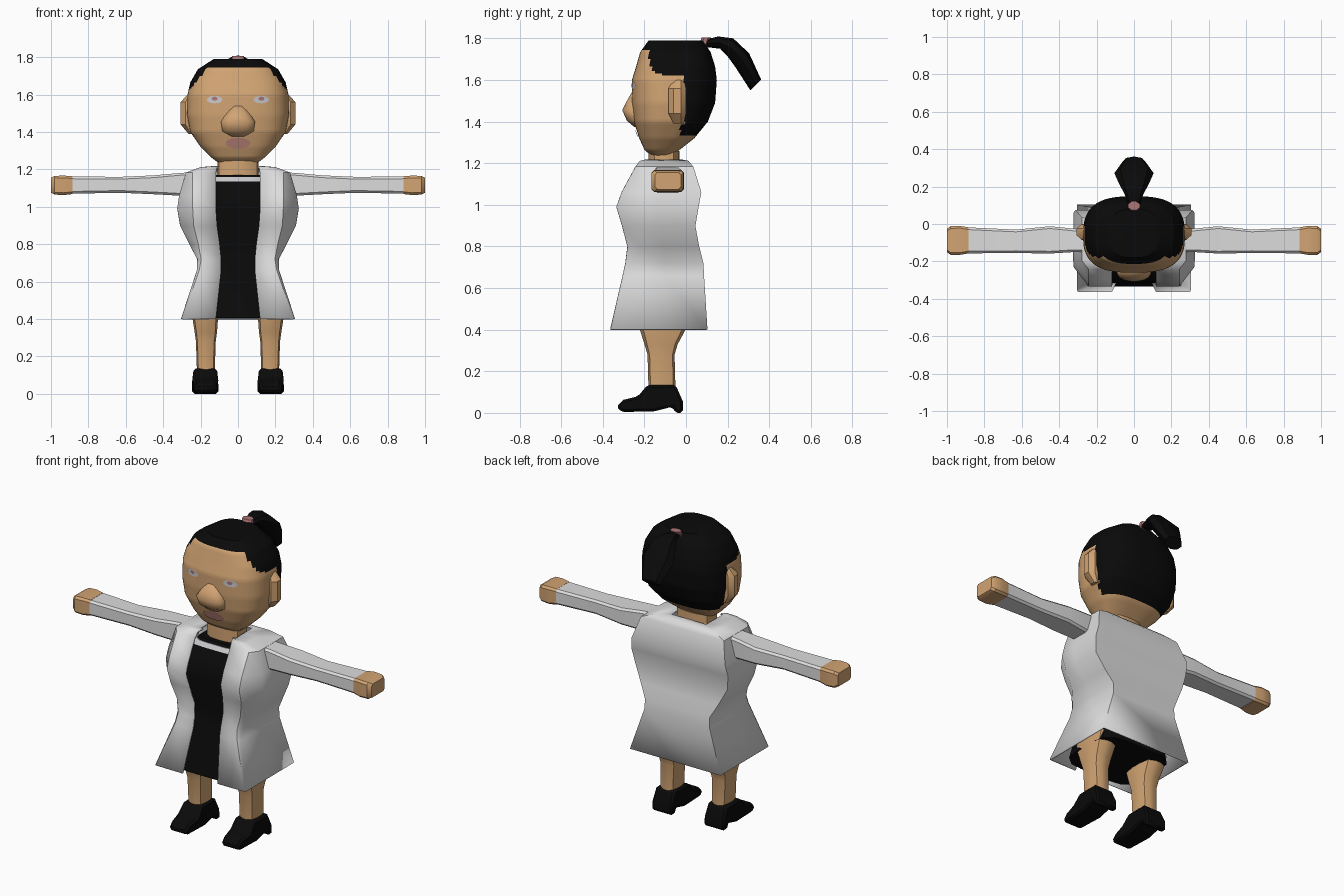
import bpy, bmesh, math

if "Cube" in bpy.data.objects:
    bpy.data.objects.remove(bpy.data.objects["Cube"])


def mat(name, r, g, b):
    m = bpy.data.materials.new(name)
    m.diffuse_color = (r, g, b, 1)
    m.use_nodes = True
    m.node_tree.nodes["Principled BSDF"].inputs["Base Color"].default_value = m.diffuse_color
    return m


SKIN = mat("skin", .64, .37, .17)
BLACK = mat("black", .003, .003, .003)
WHITE = mat("coat_white", .72, .72, .72)
LIP = mat("lip_pink", .52, .24, .20)
TIE = mat("tie_pink", .42, .18, .18)
EYE = mat("eye_grey", .58, .58, .60)


def loft(name, rings, mats, closed=True, mirror=False, angle=35, rule=None):
    """Skin a list of equal-length point rings; cap the ends if closed."""
    bm = bmesh.new()
    vs = [[bm.verts.new(p) for p in r] for r in rings]
    n = len(vs[0])
    for a, b in zip(vs, vs[1:]):
        for i in range(n if closed else n - 1):
            j = (i + 1) % n
            bm.faces.new((a[i], a[j], b[j], b[i]))
    if closed:
        bm.faces.new(vs[0])
        bm.faces.new(vs[-1])
    bmesh.ops.recalc_face_normals(bm, faces=bm.faces)
    if rule:
        for f in bm.faces:
            f.material_index = rule(f.calc_center_median())
    return finish(name, bm, mats, mirror, angle)


def finish(name, bm, mats, mirror=False, angle=35):
    me = bpy.data.meshes.new(name)
    bm.to_mesh(me)
    bm.free()
    ob = bpy.data.objects.new(name, me)
    bpy.context.collection.objects.link(ob)
    for m in mats:
        me.materials.append(m)
    bpy.ops.object.select_all(action='DESELECT')
    ob.select_set(True)
    bpy.context.view_layer.objects.active = ob
    bpy.ops.object.shade_smooth_by_angle(angle=math.radians(angle))
    if mirror:
        ob.modifiers.new("mirror", 'MIRROR')
    return ob


def ring(z, hx, yf, yb, cx=0, n=16, p=3):
    """Rounded-rectangle ring at height z between yf and yb."""
    pts = []
    for i in range(n):
        a = 2 * math.pi * (i + .5) / n
        c, s = math.cos(a), math.sin(a)
        r = (abs(c) ** p + abs(s) ** p) ** (-1 / p)
        pts.append((cx + hx * r * c, (yf + yb) / 2 + (yb - yf) / 2 * r * s, z))
    return pts


def dense(secs, k):
    """Insert k linear steps between sections."""
    out = []
    for a, b in zip(secs, secs[1:]):
        out += [tuple(u + (v - u) * t / k for u, v in zip(a, b)) for t in range(k)]
    return out + [secs[-1]]


# Head with painted hair
HEAD = [(1.225, .09, -.155, -.08), (1.265, .145, -.20, -.03), (1.32, .20, -.225, .04),
        (1.40, .255, -.25, .105), (1.49, .272, -.26, .14), (1.60, .27, -.26, .148),
        (1.665, .255, -.24, .14), (1.735, .215, -.22, .118), (1.79, .13, -.18, .08)]


def is_hair(c):
    if c.y > -.01 and c.z > 1.33 or c.y > -.03 and 1.33 < c.z < 1.38:
        return 1
    return int(c.z > 1.745 - max(0, abs(c.x) - .16) * 1.2)


loft("head", [ring(*s, n=72, p=2.8) for s in dense(HEAD, 6)], [SKIN, BLACK], rule=is_hair)


def face_y(x, z):
    """Front surface of the head at x, z."""
    for a, b in zip(HEAD, HEAD[1:]):
        if a[0] <= z <= b[0]:
            t = (z - a[0]) / (b[0] - a[0])
            hx, yf, yb = (a[i] + (b[i] - a[i]) * t for i in (1, 2, 3))
            return (yf + yb) / 2 + (yf - yb) / 2 * (1 - abs(x / hx) ** 2.8) ** (1 / 2.8)


def plate(name, cx, cz, rx, rz, m, off, mirror=False):
    """Thin elliptical plate following the face."""
    bm = bmesh.new()

    def v(x, z):
        return bm.verts.new((x, face_y(x, z) - off, z))
    mid = v(cx, cz)
    rim = [v(cx + rx * math.cos(a * math.pi / 6), cz + rz * math.sin(a * math.pi / 6)) for a in range(12)]
    for i in range(12):
        bm.faces.new((mid, rim[i], rim[(i + 1) % 12]))
    finish(name, bm, [m], mirror)


plate("eyes", .125, 1.573, .042, .02, EYE, .004, True)
plate("pupils", .125, 1.578, .016, .011, TIE, .007, True)
plate("lips", 0, 1.34, .068, .03, LIP, .006)

# Nose and ears
loft("nose", [ring(*s, n=16, p=2.3) for s in (
    (1.375, .04, -.25, -.2), (1.405, .085, -.285, -.2), (1.455, .092, -.307, -.2),
    (1.49, .07, -.29, -.2), (1.54, .035, -.262, -.2))], [SKIN], angle=60)
loft("ears", [ring(*s, n=8, p=4) for s in (
    (1.39, .02, -.06, -.01, .245), (1.44, .045, -.085, 0, .262),
    (1.56, .045, -.085, 0, .262), (1.60, .02, -.06, -.01, .25))], [SKIN], mirror=True)

# Ponytail: y, z, normal y, normal z, half width, half thickness
PONY = [(.09, 1.775, -.5, .85, .028, .02), (.16, 1.78, -.15, .98, .05, .03),
        (.215, 1.755, .25, .97, .08, .047), (.272, 1.693, .65, .75, .105, .048),
        (.335, 1.577, .7, .7, .06, .037)]
OCT = [(math.cos(a), math.sin(a)) for a in (math.pi * i / 4 for i in range(8))]
loft("ponytail", [[(w * c, y + ny * t * s, z + nz * t * s) for c, s in OCT]
                  for y, z, ny, nz, w, t in PONY], [BLACK])
loft("hair_tie", [ring(z, .032, y, y + .045, n=8, p=6) for z, y in ((1.75, .055), (1.805, .075))], [TIE])

# Neck, dress and necklace
loft("neck", [ring(z, .11, -.18, -.03, p=3) for z in (1.1, 1.26)], [SKIN])
loft("dress", [ring(*s, n=24, p=5) for s in (
    (.405, .24, -.335, .06), (.70, .18, -.27, .05), (.79, .20, -.257, .03),
    (.98, .26, -.315, .03), (1.08, .24, -.287, .03), (1.17, .13, -.21, -.03))], [BLACK])
loft("necklace", [ring(*s, n=24, p=5) for s in (
    (1.135, .173, -.243, -.005), (1.158, .147, -.224, -.018))], [EYE])

# Open coat: z, side x, front corner x, opening x, front y, back y
COAT = [(.40, .30, .295, .118, -.36, .10), (.66, .215, .205, .09, -.30, .083),
        (.72, .213, .195, .09, -.287, .08), (.80, .255, .21, .098, -.277, .06),
        (.90, .305, .235, .112, -.303, .042), (.99, .32, .24, .118, -.33, .057),
        (1.06, .31, .24, .118, -.305, .07), (1.18, .275, .24, .118, -.24, .033),
        (1.207, .20, .18, .113, -.22, .01), (1.214, .118, .115, .10, -.19, -.025)]
rings = []
for z, hx, fx, ix, fy, by in COAT:
    half = [(ix, fy), (fx, fy), (hx, fy + 1.3 * (hx - fx)), (hx, (fy + by) / 2), (hx, by)]
    rings.append([(-x, y, z) for x, y in half] + [(x, y, z) for x, y in half[::-1]])
coat = loft("coat", rings, [WHITE], closed=False, angle=45)
sol = coat.modifiers.new("thickness", 'SOLIDIFY')
sol.thickness, sol.offset = .01, 0


# Arms and hands along x: x, y front, y back, z bottom, z top
def limb(name, secs, m):
    out = []
    for x, a, b, lo, hi in secs:
        c = .012
        out.append([(x, a + c, lo), (x, b - c, lo), (x, b, lo + c), (x, b, hi - c),
                    (x, b - c, hi), (x, a + c, hi), (x, a, hi - c), (x, a, lo + c)])
    loft(name, out, [m], mirror=True)


limb("sleeves", [(.24, -.15, -.03, 1.06, 1.185), (.32, -.15, -.025, 1.06, 1.18),
                 (.45, -.158, -.012, 1.067, 1.168), (.63, -.155, -.03, 1.075, 1.16),
                 (.888, -.157, -.018, 1.07, 1.162)], WHITE)
limb("hands", [(.885, -.157, -.018, 1.068, 1.163), (.93, -.165, -.01, 1.063, 1.167),
               (.98, -.165, -.012, 1.065, 1.165), (1.0, -.15, -.025, 1.075, 1.155)], SKIN)

# Legs
loft("legs", [ring(*s, n=12, p=4) for s in (
    (.10, .047, -.18, -.05, .172), (.28, .053, -.185, -.055, .172), (.33, .06, -.20, -.04, .172),
    (.40, .068, -.222, -.002, .175), (.46, .07, -.23, .02, .175))], [SKIN], mirror=True)

# Shoes: side profile extruded sideways
SHOE = [(-.185, .135), (-.05, .135), (-.015, .055), (-.015, 0), (-.052, 0), (-.065, .03),
        (-.15, .008), (-.31, .004), (-.335, .03), (-.30, .063), (-.23, .08)]
shoes = loft("shoes", [[(.175 + s * (.07 - .1 * max(0, z - .06) - .12 * max(0, -.22 - y)), y, z)
                        for y, z in SHOE] for s in (-1, 1)], [BLACK])
bev = shoes.modifiers.new("bevel", 'BEVEL')
bev.width, bev.segments = .012, 1
shoes.modifiers.new("mirror", 'MIRROR')
